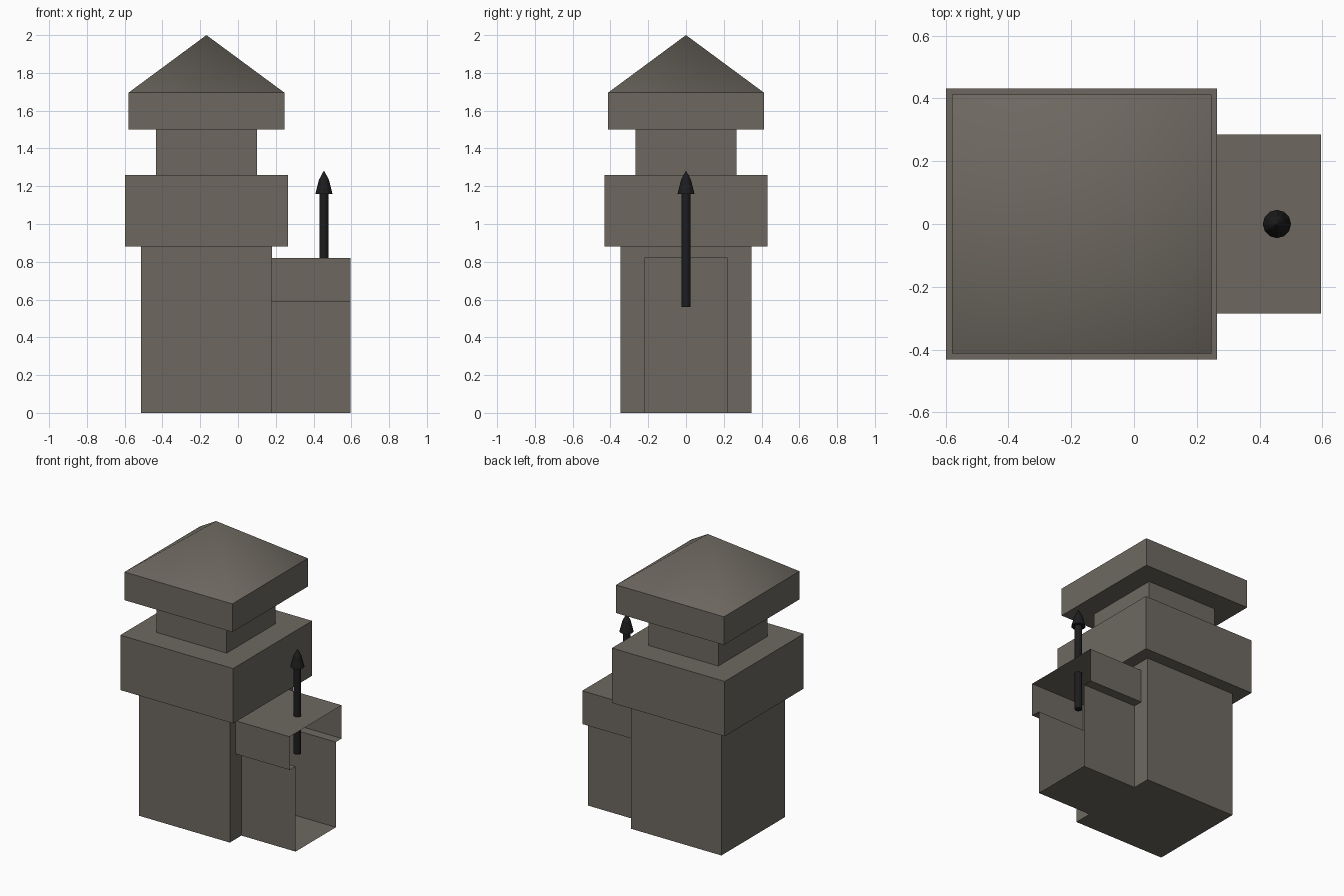
import bpy, bmesh, math

if "Cube" in bpy.data.objects:
    bpy.data.objects.remove(bpy.data.objects["Cube"])

CX = -0.167  # tower axis


def material(name, rgb):
    m = bpy.data.materials.new(name)
    m.diffuse_color = (*rgb, 1)
    m.use_nodes = True
    m.node_tree.nodes["Principled BSDF"].inputs["Base Color"].default_value = m.diffuse_color
    return m


stone = material("grey_brown_stone", (0.155, 0.140, 0.118))
iron = material("black_iron", (0.012, 0.012, 0.013))


def finish(bm, name, mat):
    me = bpy.data.meshes.new(name)
    bm.to_mesh(me)
    bm.free()
    ob = bpy.data.objects.new(name, me)
    bpy.context.collection.objects.link(ob)
    me.materials.append(mat)
    return ob


def lathe(bm, profile, n, cx, turn=0.0):
    """Stack n-sided rings of (radius, z); close the bottom, end in a point."""
    rings = []
    for r, z in profile[:-1]:
        rings.append([bm.verts.new((cx + r * math.cos(turn + i * math.tau / n),
                                    r * math.sin(turn + i * math.tau / n), z))
                      for i in range(n)])
    bm.faces.new(rings[0][::-1])
    for a, b in zip(rings, rings[1:]):
        for i in range(n):
            j = (i + 1) % n
            bm.faces.new((a[i], a[j], b[j], b[i]))
    tip = bm.verts.new((cx, 0, profile[-1][1]))
    return [bm.faces.new((rings[-1][i], rings[-1][(i + 1) % n], tip)) for i in range(n)]


# Tower: square stepped shell with a softly shaded pyramid roof
bm = bmesh.new()
steps = [(0.347, 0), (0.347, 0.88), (0.432, 0.88), (0.432, 1.26), (0.268, 1.26),
         (0.268, 1.50), (0.413, 1.50), (0.413, 1.695), (0, 2.0)]
roof = lathe(bm, [(h * math.sqrt(2), z) for h, z in steps], 4, CX, math.pi / 4)
for f in roof:
    f.smooth = True
    for e in f.edges:
        if all(abs(v.co.z - 1.695) < 1e-4 for v in e.verts):
            e.smooth = False

# Doorway in the tower's right wall, leading into the annex
XW, XE = CX + 0.347, 0.595
wall = [f for f in bm.faces if all(abs(v.co.x - XW) < 1e-4 and v.co.z < 0.9 for v in f.verts)]
bmesh.ops.delete(bm, geom=wall, context='FACES_ONLY')
outline = [(-0.347, 0), (-0.22, 0), (-0.22, 0.82), (0.22, 0.82),
           (0.22, 0), (0.347, 0), (0.347, 0.88), (-0.347, 0.88)]
bm.faces.new([bm.verts.new((XW, y, z)) for y, z in outline])
bmesh.ops.remove_doubles(bm, verts=bm.verts[:], dist=1e-4)
finish(bm, "tower", stone)

# Annex: open-ended thin shell with a wider upper part
bm = bmesh.new()
section = [(-0.22, 0), (0.22, 0), (0.22, 0.59), (0.285, 0.59),
           (0.285, 0.82), (-0.285, 0.82), (-0.285, 0.59), (-0.22, 0.59)]
near = [bm.verts.new((XW, y, z)) for y, z in section]
far = [bm.verts.new((XE, y, z)) for y, z in section]
for i in range(8):
    j = (i + 1) % 8
    bm.faces.new((near[j], near[i], far[i], far[j]))
finish(bm, "annex", stone)

# Iron spike: pole through the annex roof, with a pointed head
bm = bmesh.new()
lathe(bm, [(0.024, 0.56), (0.024, 1.16), (0.045, 1.16), (0.026, 1.235), (0, 1.283)], 12, 0.455)
finish(bm, "spike", iron)
